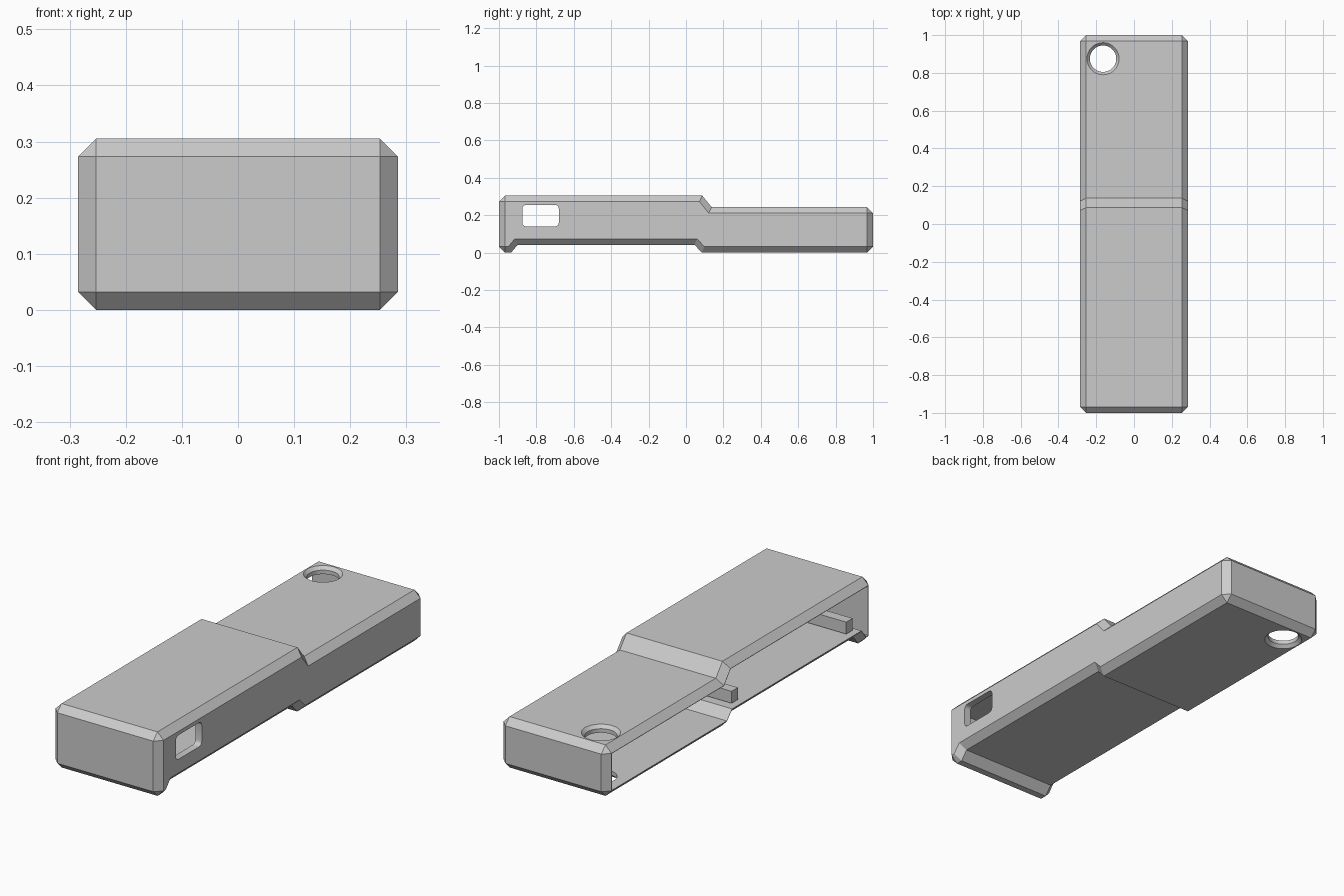
import bpy, bmesh, math
from mathutils import Vector

if "Cube" in bpy.data.objects:
    bpy.data.objects.remove(bpy.data.objects["Cube"], do_unlink=True)

HALF_W = 0.285    # half width of the case
CHAMFER = 0.032   # outer edge chamfer
WALL = 0.034      # shell thickness
TOP = 0.243       # height of the thin rear half

grey = bpy.data.materials.new("plain_grey")
grey.use_nodes = True
grey.diffuse_color = (0.6, 0.6, 0.6, 1)
grey.node_tree.nodes["Principled BSDF"].inputs["Base Color"].default_value = (0.6, 0.6, 0.6, 1)


def make_object(name, bm):
    bmesh.ops.recalc_face_normals(bm, faces=bm.faces[:])
    mesh = bpy.data.meshes.new(name)
    bm.to_mesh(mesh)
    bm.free()
    mesh.materials.append(grey)
    obj = bpy.data.objects.new(name, mesh)
    bpy.context.collection.objects.link(obj)
    return obj


def extrude_profile(points, x0, x1):
    """Solid from a (y, z) outline swept along x."""
    bm = bmesh.new()
    near = [bm.verts.new((x0, y, z)) for y, z in points]
    far = [bm.verts.new((x1, y, z)) for y, z in points]
    bm.faces.new(near)
    bm.faces.new(far)
    for i in range(len(points)):
        j = (i + 1) % len(points)
        bm.faces.new((near[i], near[j], far[j], far[i]))
    return bm


def inset(points, dist):
    """Mitred inward offset of a counter-clockwise outline."""
    pts = [Vector(p) for p in points]
    result = []
    for i, p in enumerate(pts):
        a = (p - pts[i - 1]).normalized()
        b = (pts[(i + 1) % len(pts)] - p).normalized()
        na, nb = Vector((-a.y, a.x)), Vector((-b.y, b.x))
        result.append(p + (na + nb) * dist / (1 + na.dot(nb)))
    return result


def box(y0, y1, z0, z1, x0, x1):
    return extrude_profile([(y0, z0), (y1, z0), (y1, z1), (y0, z1)], x0, x1)


def cut(target, cutter):
    cutter.hide_render = True
    mod = target.modifiers.new("cut", "BOOLEAN")
    mod.operation = "DIFFERENCE"
    mod.solver = "EXACT"
    mod.object = cutter
    bpy.context.view_layer.objects.active = target
    bpy.ops.object.modifier_apply(modifier=mod.name)
    bpy.data.objects.remove(cutter, do_unlink=True)


# Stepped side outline: tall front half with a foot, lower rear half
outline = [(-1, 0), (-0.935, 0), (-0.9, 0.042), (0.045, 0.042), (0.085, 0),
           (1, 0), (1, TOP), (0.137, TOP), (0.087, 0.305), (-1, 0.305)]

# Case body with chamfered rims and end edges
bm = extrude_profile(outline, -HALF_W, HALF_W)
edges = []
for e in bm.edges:
    a, b = e.verts
    rim = abs(a.co.x - b.co.x) < 0.001
    end = abs(a.co.y) > 0.99 and abs(b.co.y) > 0.99
    if rim or end:
        edges.append(e)
bmesh.ops.recalc_face_normals(bm, faces=bm.faces[:])
bmesh.ops.bevel(bm, geom=edges, offset=CHAMFER, offset_type="OFFSET", segments=1,
                profile=0.5, affect="EDGES", clamp_overlap=False)
case = make_object("case_shell", bm)

# Cavity, open on the right side
cavity = make_object("cavity_cutter",
                     extrude_profile(inset(outline, WALL), -0.4, HALF_W - WALL))
cut(case, cavity)

# Rounded window in the left wall
bm = box(-0.875, -0.68, 0.14, 0.255, 0.2, 0.35)
along_x = [e for e in bm.edges if abs(e.verts[0].co.x - e.verts[1].co.x) > 0.1]
bmesh.ops.bevel(bm, geom=along_x, offset=0.02, segments=4, profile=0.5, affect="EDGES")
cut(case, make_object("window_cutter", bm))

# Keyring hole, countersunk on the top and the bottom
bm = bmesh.new()
rings = []
for r, z in [(0.1, -0.015), (0.07, 0.015), (0.07, TOP - 0.015), (0.1, TOP + 0.015)]:
    ring = bmesh.ops.create_circle(bm, segments=48, radius=r)["verts"]
    for v in ring:
        v.co += Vector((-0.164, 0.875, z))
    rings.append(ring)
for low, high in zip(rings, rings[1:]):
    for i in range(len(low)):
        bm.faces.new((low[i - 1], low[i], high[i], high[i - 1]))
bm.faces.new(rings[0])
bm.faces.new(rings[-1])
cut(case, make_object("hole_cutter", bm))

# Two inner support bars reaching out from the left wall
for name, y in (("front_support_bar", -0.867), ("middle_support_bar", -0.003)):
    make_object(name, box(y - 0.024, y + 0.024, 0.08, 0.137, -0.255, HALF_W - 0.025))

bpy.ops.object.select_all(action="DESELECT")
case.select_set(True)
bpy.context.view_layer.objects.active = case
bpy.ops.object.shade_smooth_by_angle(angle=math.radians(30))
